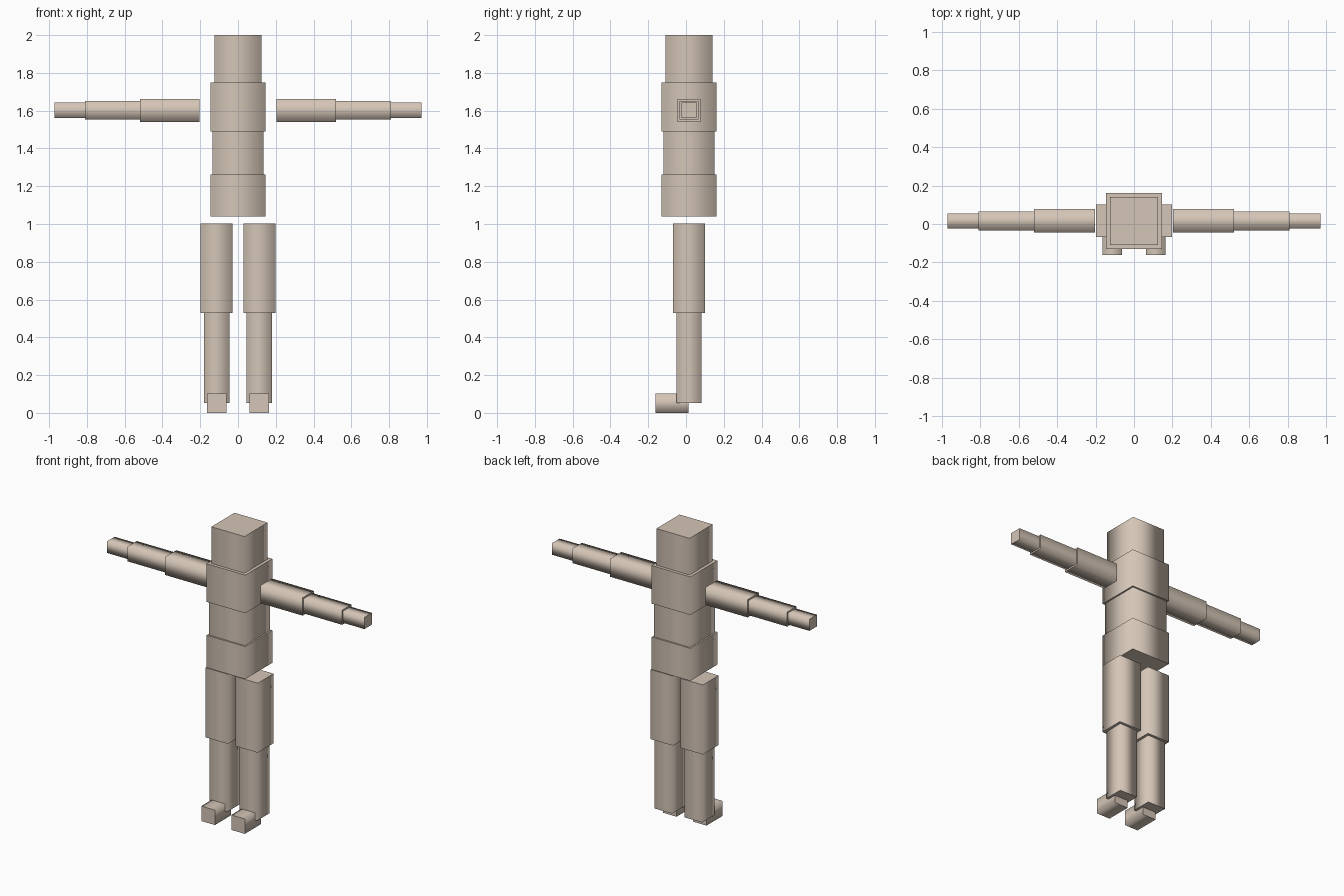
import bpy, bmesh
from mathutils import Vector

if "Cube" in bpy.data.objects:
    bpy.data.objects.remove(bpy.data.objects["Cube"])

skin = bpy.data.materials.new("pale skin")
skin.diffuse_color = (0.66, 0.56, 0.47, 1.0)
skin.use_nodes = True
skin.node_tree.nodes["Principled BSDF"].inputs["Base Color"].default_value = skin.diffuse_color

CY = 0.016  # depth of the body axis


def limb(name, start, end, half):
    """Four-sided prism from start to end: rounded shading on the sides, fan caps."""
    start, end = Vector(start), Vector(end)
    axis = (end - start).normalized()
    side = Vector((0, 1, 0)) if abs(axis.x) > 0.5 else Vector((1, 0, 0))
    up = axis.cross(side)
    bm = bmesh.new()
    rings = []
    for p in (start, end):
        rings.append([bm.verts.new(p + half * (a * side + b * up))
                      for a, b in ((-1, -1), (1, -1), (1, 1), (-1, 1))])
    low, high = rings
    for i in range(4):
        j = (i + 1) % 4
        bm.faces.new((low[i], low[j], high[j], high[i])).smooth = True
    # Caps meet in a centre point and keep a crisp rim
    for p, ring in ((start, low), (end, high)):
        centre = bm.verts.new(p)
        for i in range(4):
            j = (i + 1) % 4
            bm.faces.new((ring[i], ring[j], centre))
            bm.edges.get((ring[i], ring[j])).smooth = False
    bmesh.ops.recalc_face_normals(bm, faces=bm.faces[:])
    mesh = bpy.data.meshes.new(name)
    bm.to_mesh(mesh)
    bm.free()
    mesh.materials.append(skin)
    obj = bpy.data.objects.new(name, mesh)
    bpy.context.collection.objects.link(obj)


# Trunk and head, stacked upward
for name, z0, z1, half in (("pelvis", 1.04, 1.262, 0.146),
                           ("waist", 1.262, 1.49, 0.135),
                           ("chest", 1.49, 1.75, 0.146),
                           ("head", 1.75, 2.0, 0.125)):
    limb(name, (0, CY, z0), (0, CY, z1), half)

for label, s in (("left", -1), ("right", 1)):
    # Arm held straight out, tapering in steps
    for name, x0, x1, half in (("upper_arm", 0.203, 0.52, 0.061),
                               ("forearm", 0.52, 0.811, 0.05),
                               ("hand", 0.811, 0.972, 0.04)):
        limb(f"{label}_{name}", (s * x0, CY, 1.602), (s * x1, CY, 1.602), half)
    # Leg
    x = s * 0.113
    limb(f"{label}_thigh", (x, CY, 0.528), (x, CY, 1.003), 0.085)
    limb(f"{label}_shin", (x, CY, 0.052), (x, CY, 0.528), 0.067)
    # Foot pointing forward
    limb(f"{label}_foot", (x, 0.013, 0.051), (x, -0.161, 0.051), 0.051)
